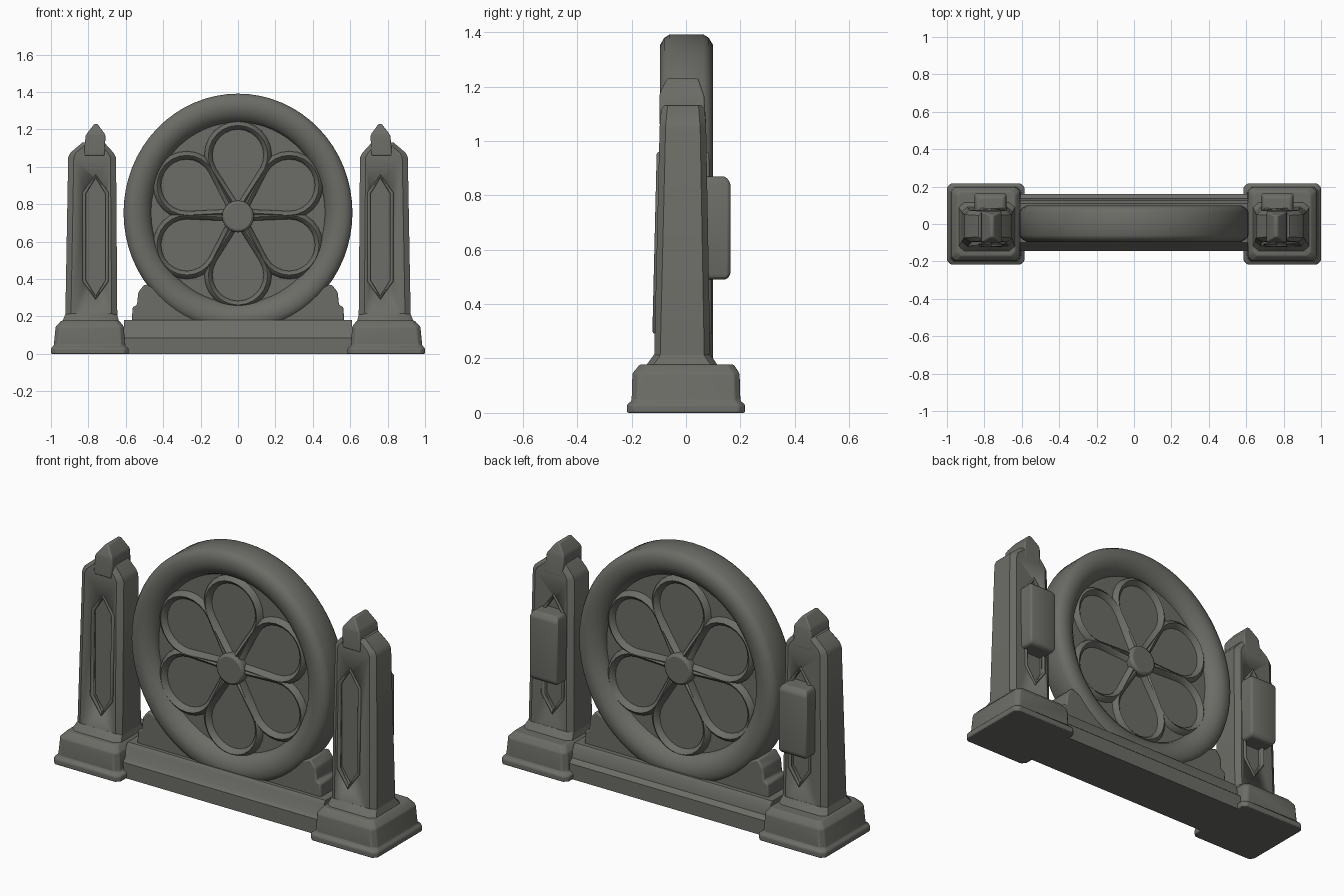
import bpy, bmesh, math
from mathutils import Vector

if "Cube" in bpy.data.objects:
    bpy.data.objects.remove(bpy.data.objects["Cube"])

stone = bpy.data.materials.new("dark grey stone")
stone.diffuse_color = (0.15, 0.15, 0.135, 1)
stone.use_nodes = True
stone.node_tree.nodes["Principled BSDF"].inputs["Base Color"].default_value = stone.diffuse_color


def activate(ob):
    bpy.ops.object.select_all(action='DESELECT')
    ob.select_set(True)
    bpy.context.view_layer.objects.active = ob


def finish(bm, name, bevel=0, mirror=False, angle=40):
    bmesh.ops.recalc_face_normals(bm, faces=bm.faces)
    me = bpy.data.meshes.new(name)
    bm.to_mesh(me)
    bm.free()
    me.materials.append(stone)
    ob = bpy.data.objects.new(name, me)
    bpy.context.collection.objects.link(ob)
    activate(ob)
    bpy.ops.object.shade_smooth_by_angle(angle=math.radians(angle))
    if bevel:
        b = ob.modifiers.new("soft edges", 'BEVEL')
        b.width, b.segments, b.limit_method = bevel, 2, 'ANGLE'
    if mirror:
        m = ob.modifiers.new("mirror", 'MIRROR')
        m.use_mirror_merge = False
    return ob


def skin(rings, loop=False):
    """Join closed rings of points into a surface."""
    bm = bmesh.new()
    vs = [[bm.verts.new(p) for p in r] for r in rings]
    n = len(vs[0])
    pairs = list(zip(vs, vs[1:])) + ([(vs[-1], vs[0])] if loop else [])
    for a, b in pairs:
        for i in range(n):
            j = (i + 1) % n
            bm.faces.new((a[i], a[j], b[j], b[i]))
    if not loop:
        bm.faces.new(vs[0])
        bm.faces.new(vs[-1])
    return bm


def loft(levels, cx=0, cy=0):
    """Stack rectangles (z, x0, x1, y0, y1), with corners cut by cx, cy."""
    rings = []
    for z, a, b, c, d in levels:
        if cx:
            rings.append([(a + cx, c, z), (b - cx, c, z), (b, c + cy, z), (b, d - cy, z),
                          (b - cx, d, z), (a + cx, d, z), (a, d - cy, z), (a, c + cy, z)])
        else:
            rings.append([(a, c, z), (b, c, z), (b, d, z), (a, d, z)])
    return skin(rings)


def prism(profile, axis, lo, hi):
    if axis == 'x':
        return skin([[(t, p, q) for p, q in profile] for t in (lo, hi)])
    return skin([[(p, t, q) for p, q in profile] for t in (lo, hi)])


def tube(paths, name, depth, yscale=1.0, mirror=False):
    cu = bpy.data.curves.new(name, 'CURVE')
    cu.dimensions = '3D'
    cu.bevel_depth, cu.bevel_resolution = depth, 2
    for pts in paths:
        s = cu.splines.new('POLY')
        s.points.add(len(pts) - 1)
        for p, co in zip(s.points, pts):
            p.co = (*co, 1)
        s.use_cyclic_u = True
    cu.materials.append(stone)
    ob = bpy.data.objects.new(name, cu)
    bpy.context.collection.objects.link(ob)
    activate(ob)
    bpy.ops.object.convert(target='MESH')
    ob = bpy.context.object
    for v in ob.data.vertices:
        v.co.y *= yscale
    bpy.ops.object.shade_smooth_by_angle(angle=math.radians(50))
    if mirror:
        ob.modifiers.new("mirror", 'MIRROR').use_mirror_merge = False
    return ob


# Long moulded plinth under the wheel
finish(prism([(-.145, 0), (-.145, .085), (-.125, .105), (-.115, .16), (-.1, .18),
              (.11, .18), (.125, .16), (.135, .105), (.16, .085), (.16, 0)],
             'x', -.61, .61), "plinth")

# Stepped cradles either side of the wheel
finish(prism([(.2, .15), (.57, .15), (.563, .25), (.54, .262), (.533, .33),
              (.5, .372), (.42, .34), (.2, .22)], 'y', -.08, .085),
       "wheel_cradle", .008, True)

# Pillar feet with clipped corners
finish(loft([(0, .585, 1, -.217, .217), (.03, .585, 1, -.217, .217),
             (.045, .605, .985, -.2, .2), (.145, .61, .975, -.197, .197),
             (.178, .635, .945, -.17, .175)], .022, .022), "pillar_foot", .006, True)
finish(loft([(.17, .635, .94, -.15, .12), (.215, .648, .922, -.117, .09)], .03, .025),
       "pillar_flare", 0, True)


# Pillars with sunken lancets on both faces
def lancet(inset):
    a, b = .7 + inset, .822 - inset
    m = .761
    return [(m, .3 + 1.5 * inset), (b, .39), (b, .86), (m, .95 - 1.5 * inset),
            (a, .86), (a, .39)]


def front_y(z):
    return -.116 + (z - .2) * .024


def back_y(z):
    return .088 - (z - .2) * .017


pillar = finish(loft([(.16, .645, .924, -.118, .09), (1.05, .652, .908, -.097, .074),
                      (1.075, .665, .897, -.095, .072), (1.13, .715, .832, -.09, .068)],
                     .03, .022), "pillar", 0, False, 30)
cutters = [finish(prism(lancet(.006), 'y', *r), "lancet_cutter")
           for r in ((-.2, -.09), (.06, .2))]
for c in cutters:
    mod = pillar.modifiers.new("cut", 'BOOLEAN')
    mod.operation, mod.object, mod.solver = 'DIFFERENCE', c, 'EXACT'
    activate(pillar)
    bpy.ops.object.modifier_apply(modifier=mod.name)
    bpy.data.objects.remove(c)
pillar.modifiers.new("mirror", 'MIRROR').use_mirror_merge = False

# Pointed frames round the lancets
for name, f in (("front_lancet_frame", front_y), ("back_lancet_frame", back_y)):
    tube([[(x, f(z), z) for x, z in lancet(0)]], name, .01, 1, True)

# Gabled finials
finish(loft([(1.06, .712, .824, -.098, .074), (1.165, .709, .815, -.098, .067),
             (1.18, .715, .806, -.094, .062), (1.23, .752, .768, -.07, .045)]),
       "finial", .006, True)

# Blocks on the pillar backs
finish(loft([(.49, .69, .845, .05, .15), (.51, .682, .853, .05, .164),
             (.845, .682, .853, .05, .164), (.87, .695, .84, .05, .145)]),
       "back_block", .01, True)

# Wheel rim, turned from a chamfered profile
profile = [(.465, -.035), (.478, -.06), (.5, -.078), (.53, -.095), (.575, -.095),
           (.6, -.08), (.612, -.06)]
profile += [(r, -y + .004) for r, y in reversed(profile)]
N = 64
rings = []
for i in range(N):
    t = 2 * math.pi * i / N
    rings.append([(r * math.cos(t), y, .755 + 1.04 * r * math.sin(t)) for r, y in profile])
finish(skin(rings, loop=True), "wheel_rim", 0, False, 50)


# Round parts inside the rim
def disc(r, h, z, sz=1.0, n=48):
    return prism([(r * math.cos(2 * math.pi * i / n), z + sz * r * math.sin(2 * math.pi * i / n))
                  for i in range(n)], 'y', -h, h)


finish(disc(.49, .034, .752, 1.04), "window_panel")
finish(disc(.085, .078, .735, 1, 24), "hub", .014)

# Six teardrop petals of tracery
petals = []
d, r, cz = .317, .1585, .742
for k in range(6):
    a = math.radians(30 + 60 * k)
    u, v = Vector((math.cos(a), math.sin(a))), Vector((-math.sin(a), math.cos(a)))
    pts = [u * .05 - v * .015, u * .05 + v * .015]
    arc = []
    for i in range(17):
        t = math.radians(-120 + 15 * i)
        arc.append(u * (d + r * math.cos(t)) + v * r * math.sin(t))
    pts = [pts[1], pts[0]] + arc
    petals.append([(p.x, 0, cz + 1.01 * p.y) for p in pts])
tube(petals, "petal_tracery", .028, 2.25)
